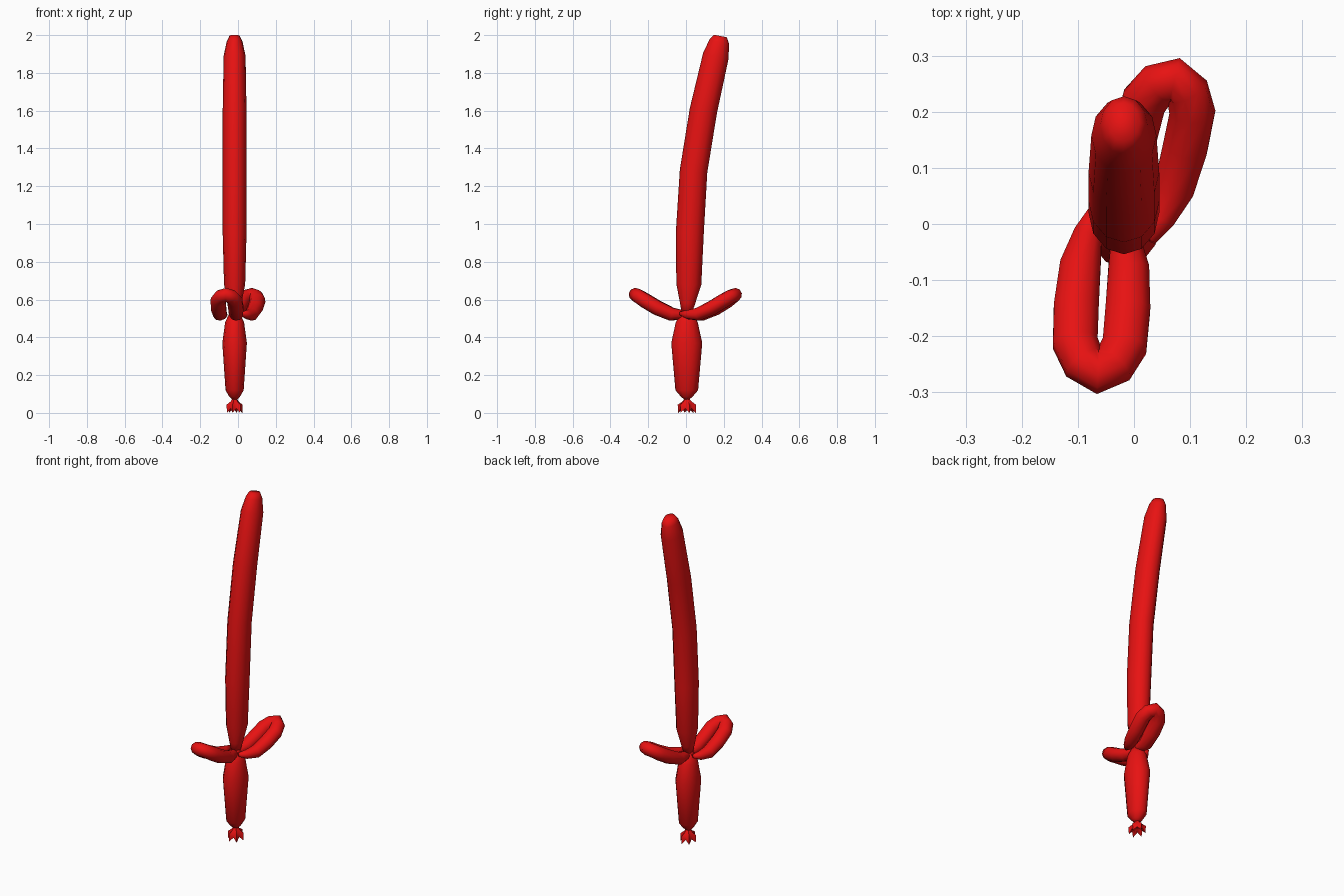
import bpy, bmesh, math
from mathutils import Vector

if "Cube" in bpy.data.objects:
    bpy.data.objects.remove(bpy.data.objects["Cube"])

red = bpy.data.materials.new("red_rubber")
red.diffuse_color = (0.8, 0.006, 0.006, 1)
red.use_nodes = True
red.node_tree.nodes["Principled BSDF"].inputs["Base Color"].default_value = red.diffuse_color


def finish(name, bm, angle=80):
    bmesh.ops.recalc_face_normals(bm, faces=bm.faces)
    me = bpy.data.meshes.new(name)
    bm.to_mesh(me)
    bm.free()
    me.materials.append(red)
    ob = bpy.data.objects.new(name, me)
    bpy.context.collection.objects.link(ob)
    bpy.ops.object.select_all(action='DESELECT')
    ob.select_set(True)
    bpy.context.view_layer.objects.active = ob
    bpy.ops.object.shade_smooth_by_angle(angle=math.radians(angle))
    return ob


def skin(bm, rings):
    # bridge successive rings and cap the ends
    n = len(rings[0])
    for a, b in zip(rings, rings[1:]):
        for i in range(n):
            j = (i + 1) % n
            bm.faces.new((a[i], a[j], b[j], b[i]))
    bm.faces.new(rings[0])
    bm.faces.new(rings[-1])


def tube(name, path, up, sides=10):
    # path: (centre, radius along up, radius across)
    bm = bmesh.new()
    pts = [Vector(p[0]) for p in path]
    rings = []
    for k, (c, ru, rs) in enumerate(path):
        t = (pts[min(k + 1, len(pts) - 1)] - pts[max(k - 1, 0)]).normalized()
        s = t.cross(Vector(up)).normalized()
        u = s.cross(t).normalized()
        rings.append([bm.verts.new(pts[k] + u * ru * math.cos(a) + s * rs * math.sin(a))
                      for a in (2 * math.pi * i / sides for i in range(sides))])
    skin(bm, rings)
    return finish(name, bm)


CX = -0.018

# long, slightly bent blade
blade = [(0.003, 0.52, .022, .025), (0.008, 0.58, .036, .04), (0.015, 0.68, .056, .066),
         (0.02, 0.95, .063, .074), (0.04, 1.28, .063, .073), (0.092, 1.6, .063, .073),
         (0.158, 1.89, .058, .069), (0.176, 1.965, .042, .053), (0.182, 1.995, .028, .035)]
tube("blade", [((CX, y, z), a, b) for y, z, a, b in blade], (1, 0, 0), 12)

# grip
grip = [(0.07, .012, .012), (0.085, .028, .03), (0.12, .048, .06), (0.37, .065, .082),
        (0.48, .05, .058), (0.54, .022, .025)]
tube("grip", [((CX, 0.004, z), a, b) for z, a, b in grip], (1, 0, 0), 12)


# folded guard loops: half profile (outward, sideways, z, radius), mirrored sideways
half = [(-0.025, .022, .528, .012), (0.015, .032, .52, .026), (0.075, .043, .522, .038),
        (0.15, .046, .555, .042), (0.215, .044, .594, .042), (0.25, .026, .616, .04)]
tip = (0.265, 0, .624, .04)
loop = half + [tip] + [(u, -s, z, r) for u, s, z, r in reversed(half)]


def guard(name, base, direction):
    d = Vector((*direction, 0)).normalized()
    side = Vector((-d.y, d.x, 0))
    path = [(Vector((*base, z)) + d * u + side * s, r * 0.92, r) for u, s, z, r in loop]
    tube(name, path, d * -0.5 + Vector((0, 0, 0.87)))


guard("guard_front", (-0.048, 0), (-0.06, -1))
guard("guard_back", (0.012, 0), (0.235, 1))

# twist where all the sections meet
bm = bmesh.new()
bmesh.ops.create_uvsphere(bm, u_segments=10, v_segments=6, radius=0.032)
bmesh.ops.translate(bm, verts=bm.verts, vec=(CX, 0, 0.522))
finish("twist", bm)

# tied knot with a wavy flared lip: (z, radius) for peaks and valleys
bm = bmesh.new()
knot = [((.078, .010), (.078, .010)), ((.06, .022), (.06, .018)), ((.043, .044), (.043, .028)),
        ((.0, .042), (.024, .03)), ((.03, .015), (.035, .012))]
rings = []
for pair in knot:
    ring = []
    for i in range(12):
        z, r = pair[i % 2]
        a = math.pi * i / 6 + math.pi / 12
        ring.append(bm.verts.new((CX + r * math.cos(a), 0.005 + 1.15 * r * math.sin(a), z)))
    rings.append(ring)
skin(bm, rings)
finish("knot", bm, 50)
